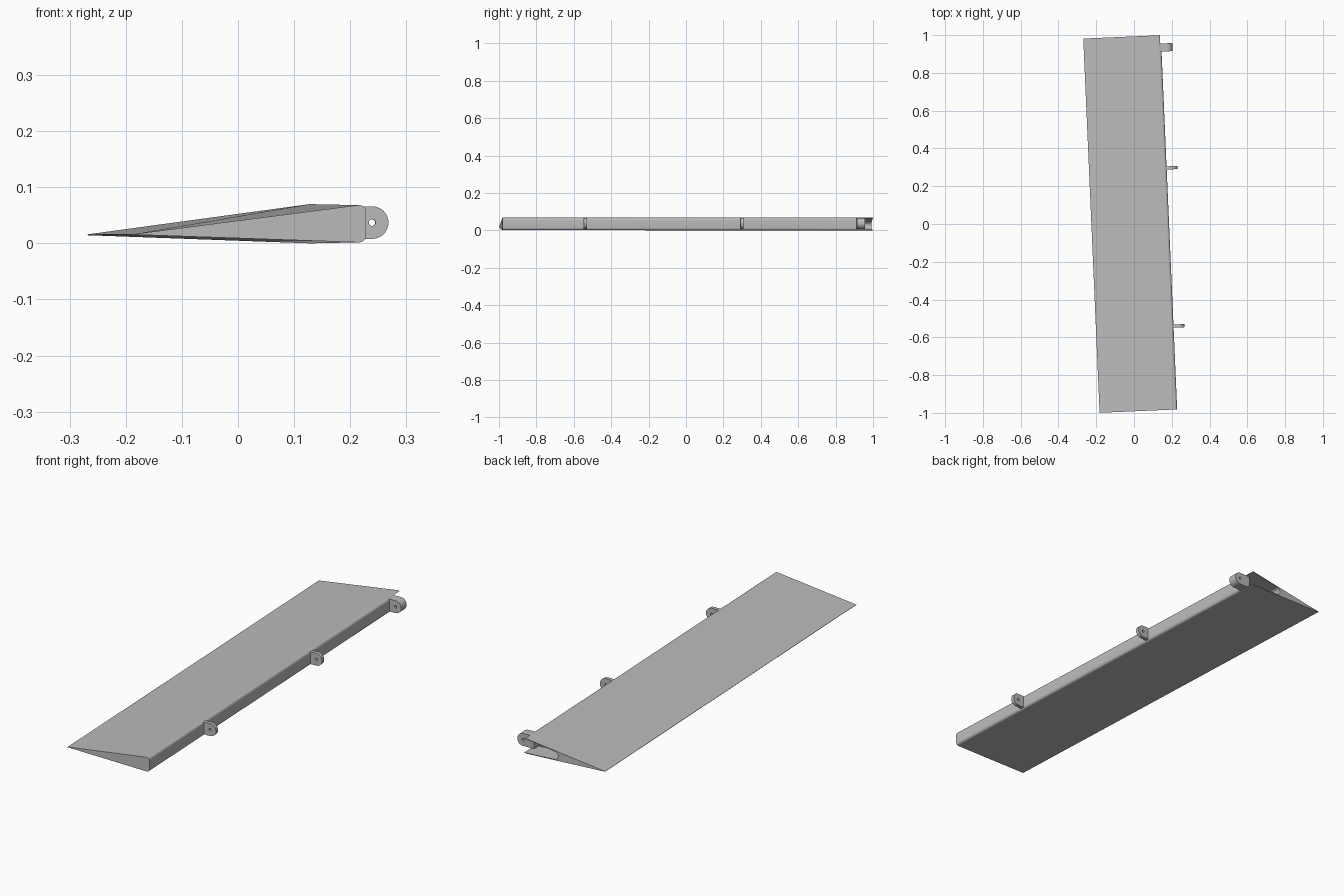
import bpy
import bmesh
import math
from mathutils import Matrix

if "Cube" in bpy.data.objects:
    bpy.data.objects.remove(bpy.data.objects["Cube"])

grey = bpy.data.materials.new("plain grey")
grey.use_nodes = True
grey.diffuse_color = (0.5, 0.5, 0.5, 1)
grey.node_tree.nodes["Principled BSDF"].inputs["Base Color"].default_value = (0.5, 0.5, 0.5, 1)

# The whole panel is swept slightly about the vertical axis
SWEEP = Matrix.Translation((-0.02, 0, 0)) @ Matrix.Rotation(math.radians(2.5), 4, "Z")
HALF_SPAN, NOSE, MID_Z = 0.9915, 0.2055, 0.035
HINGE_X, HINGE_Z, HINGE_R = 0.235, 0.037, 0.029


def arc(cx, cz, r, start, end, steps):
    angles = [math.radians(start + (end - start) * i / steps) for i in range(steps + 1)]
    return [(cx + r * math.cos(a), cz + r * math.sin(a)) for a in angles]


def extrude(name, profile, y0, y1, front_scale=1.0):
    """Loft an x-z profile along y, with the front end scaled in height."""
    bm = bmesh.new()
    front = [bm.verts.new((x, y0, MID_Z + (z - MID_Z) * front_scale)) for x, z in profile]
    back = [bm.verts.new((x, y1, z)) for x, z in profile]
    bm.faces.new(front)
    bm.faces.new(back[::-1])
    for i in range(len(profile)):
        j = (i + 1) % len(profile)
        bm.faces.new((front[i], back[i], back[j], front[j]))
    bmesh.ops.recalc_face_normals(bm, faces=bm.faces)
    mesh = bpy.data.meshes.new(name)
    bm.to_mesh(mesh)
    bm.free()
    mesh.materials.append(grey)
    obj = bpy.data.objects.new(name, mesh)
    obj.matrix_world = SWEEP
    bpy.context.collection.objects.link(obj)
    return obj


def cut(obj, cutter):
    mod = obj.modifiers.new("cut", "BOOLEAN")
    mod.operation = "DIFFERENCE"
    mod.solver = "EXACT"
    mod.object = cutter
    cutter.hide_render = True
    cutter.display_type = "WIRE"


# Wedge panel: thin trailing edge, blunt rounded nose
wedge = [(-NOSE, 0.0145), (-NOSE, 0.016)]
wedge += arc(NOSE - 0.013, 0.057, 0.013, 97, 0, 6)
wedge += arc(NOSE - 0.013, 0.013, 0.013, 0, -92, 6)
panel = extrude("flap_panel", wedge, -HALF_SPAN, HALF_SPAN, 0.95)

# Tapered pocket with a rounded inner end, open at the nose and back end
pocket = [(0.24, 0.003), (0.24, 0.0715)]
pocket += [(0.19, 0.0665)] + arc(0.05, 0.0275, 0.0185, 97, 268, 10) + [(0.19, 0.003)]
pocket_cutter = extrude("pocket_cutter", pocket, 0.905, 1.05)
cut(panel, pocket_cutter)

# Hinge lugs along the nose, all bored by one pin
pin_cutter = extrude("pin_cutter", arc(HINGE_X, HINGE_Z, 0.006, 0, 345, 23), -1, 1)
lug = [(0.18, HINGE_Z - HINGE_R)] + arc(HINGE_X, HINGE_Z, HINGE_R, -90, 90, 20)
lug += [(0.18, HINGE_Z + HINGE_R)]
parts = [panel]
for name, y, width in (("front_hinge_lug", -0.55, 0.017),
                       ("middle_hinge_lug", 0.288, 0.017),
                       ("back_hinge_lug", 0.926, 0.043)):
    hinge = extrude(name, lug, y - width / 2, y + width / 2)
    cut(hinge, pin_cutter)
    parts.append(hinge)

# Smooth rounded surfaces, keep edges sharp
bpy.ops.object.select_all(action="DESELECT")
for obj in parts:
    obj.select_set(True)
bpy.context.view_layer.objects.active = panel
bpy.ops.object.shade_smooth_by_angle(angle=math.radians(30))
for cutter in (pocket_cutter, pin_cutter):
    cutter.hide_set(True)
